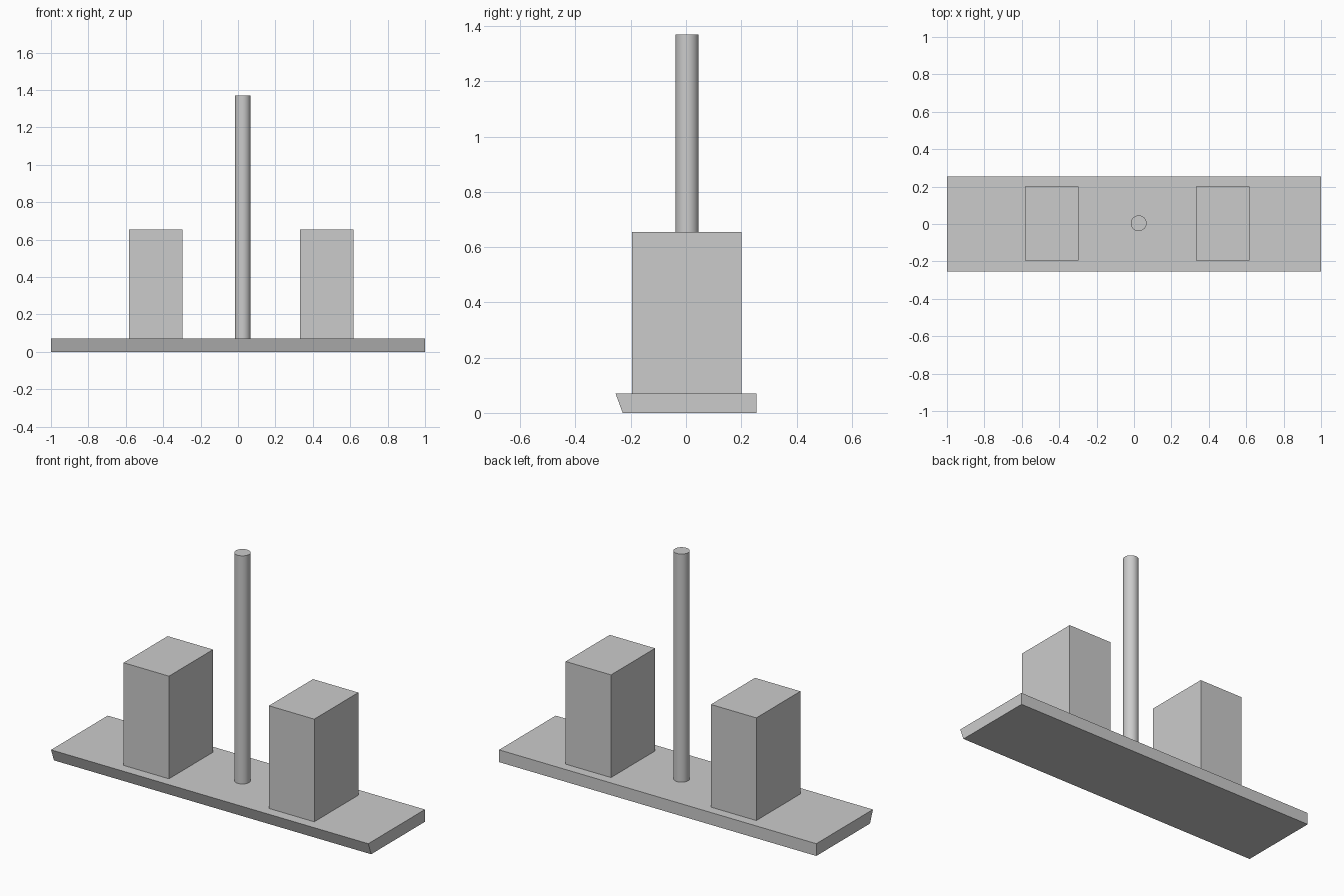
import bpy, bmesh

if "Cube" in bpy.data.objects:
    bpy.data.objects.remove(bpy.data.objects["Cube"])

BASE_TOP = 0.07


def add_prism(name, profile, x0, x1):
    """Extrude a closed (y, z) profile along x."""
    bm = bmesh.new()
    face = bm.faces.new([bm.verts.new((x0, y, z)) for y, z in profile])
    ext = bmesh.ops.extrude_face_region(bm, geom=[face])
    moved = [v for v in ext["geom"] if isinstance(v, bmesh.types.BMVert)]
    bmesh.ops.translate(bm, verts=moved, vec=(x1 - x0, 0, 0))
    bmesh.ops.recalc_face_normals(bm, faces=bm.faces)
    mesh = bpy.data.meshes.new(name)
    bm.to_mesh(mesh)
    bm.free()
    obj = bpy.data.objects.new(name, mesh)
    bpy.context.collection.objects.link(obj)
    return obj


# Base slab with an undercut front edge
add_prism("base", [(-0.255, BASE_TOP), (0.255, BASE_TOP), (0.255, 0), (-0.229, 0)], -1, 1)

# Two matching blocks either side of the pole
block = [(-0.196, BASE_TOP), (0.201, BASE_TOP), (0.201, 0.655), (-0.196, 0.655)]
for name, x in (("left_block", -0.441), ("right_block", 0.475)):
    add_prism(name, block, x - 0.143, x + 0.143)

# Central pole
height = 1.37 - BASE_TOP
bpy.ops.mesh.primitive_cylinder_add(vertices=48, radius=0.042, depth=height,
                                    location=(0.025, 0.004, BASE_TOP + height / 2))
bpy.context.object.name = "pole"
bpy.ops.object.shade_smooth_by_angle()
